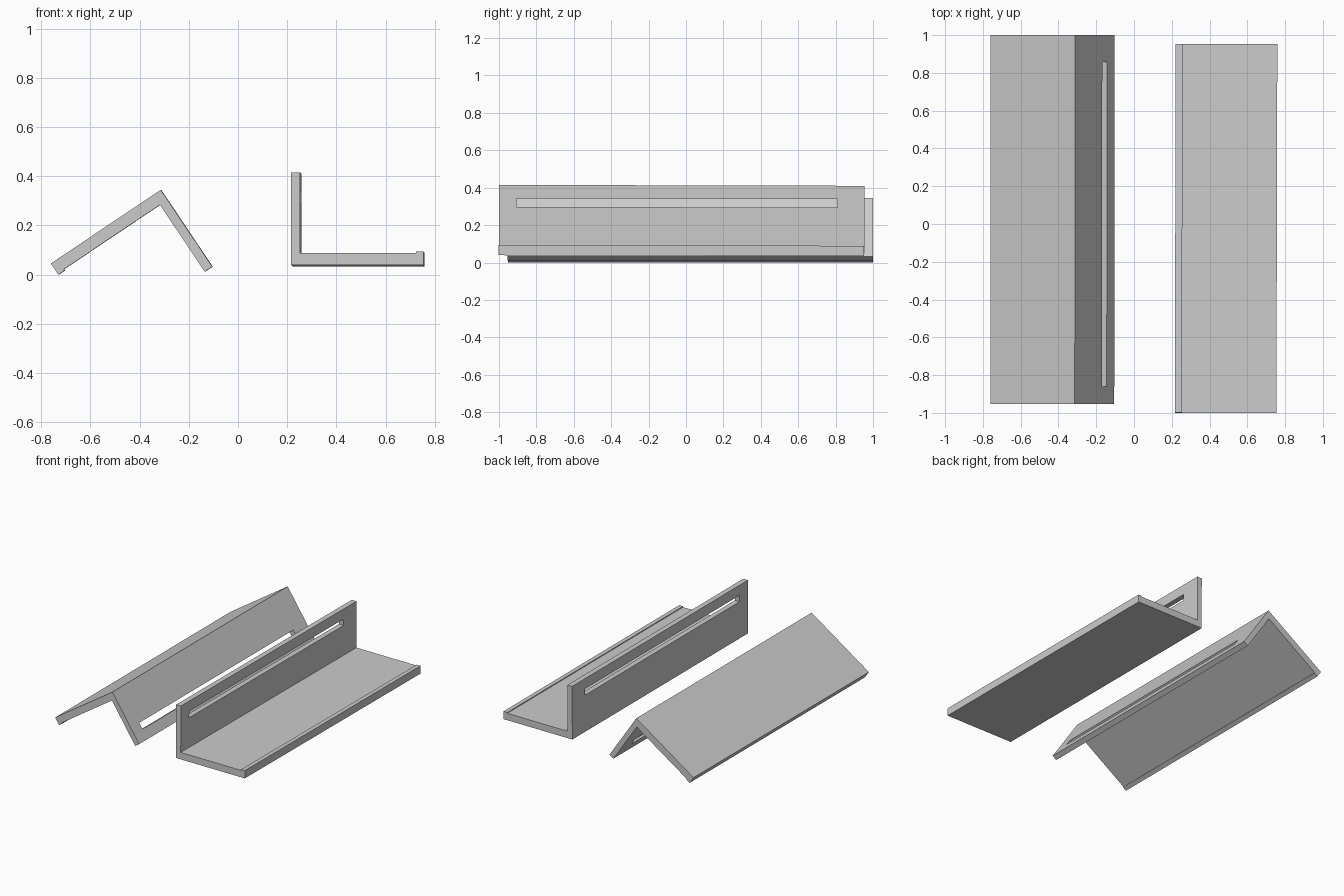
import bpy, bmesh
from mathutils import Matrix
from math import atan2

if "Cube" in bpy.data.objects:
    bpy.data.objects.remove(bpy.data.objects["Cube"])

# L-shaped cross-section (x, z) with a small lip on the long leg
PROFILE = [(0, 0), (0.538, 0), (0.538, 0.055), (0.508, 0.055),
           (0.508, 0.049), (0.037, 0.049), (0.037, 0.376), (0, 0.376)]
SLOT = [(-0.05, 0.259), (0.09, 0.259), (0.09, 0.304), (-0.05, 0.304)]
LENGTH = 1.953


def extrude_profile(name, points, y0, y1, matrix):
    """Extrude an x-z outline along y."""
    bm = bmesh.new()
    face = bm.faces.new([bm.verts.new((x, y0, z)) for x, z in points])
    ext = bmesh.ops.extrude_face_region(bm, geom=[face])
    verts = [v for v in ext["geom"] if isinstance(v, bmesh.types.BMVert)]
    bmesh.ops.translate(bm, verts=verts, vec=(0, y1 - y0, 0))
    bmesh.ops.recalc_face_normals(bm, faces=bm.faces)
    mesh = bpy.data.meshes.new(name)
    bm.to_mesh(mesh)
    bm.free()
    obj = bpy.data.objects.new(name, mesh)
    bpy.context.collection.objects.link(obj)
    obj.matrix_world = matrix
    return obj


def bracket(name, matrix):
    """Angle bracket with a long slot through its short leg."""
    body = extrude_profile(name, PROFILE, 0, LENGTH, matrix)
    cutter = extrude_profile(name + "_slot_cutter", SLOT, 0.094, 1.81, matrix)
    cutter.hide_render = True
    cutter.hide_viewport = True
    cut = body.modifiers.new("slot", 'BOOLEAN')
    cut.operation = 'DIFFERENCE'
    cut.solver = 'EXACT'
    cut.object = cutter


# Upright bracket, very slightly skewed
bracket("upright_bracket",
        Matrix.Translation((0.216, -1.0, 0.039))
        @ Matrix.Rotation(-0.0025, 4, 'Z') @ Matrix.Rotation(-0.0025, 4, 'X'))

# Tilted bracket resting on the edges of both legs
roll = -atan2(-0.557, -0.831)
bracket("tilted_bracket",
        Matrix.Translation((-0.314, -0.953, 0.345))
        @ Matrix.Rotation(-0.001, 4, 'Z') @ Matrix.Rotation(roll, 4, 'Y'))
